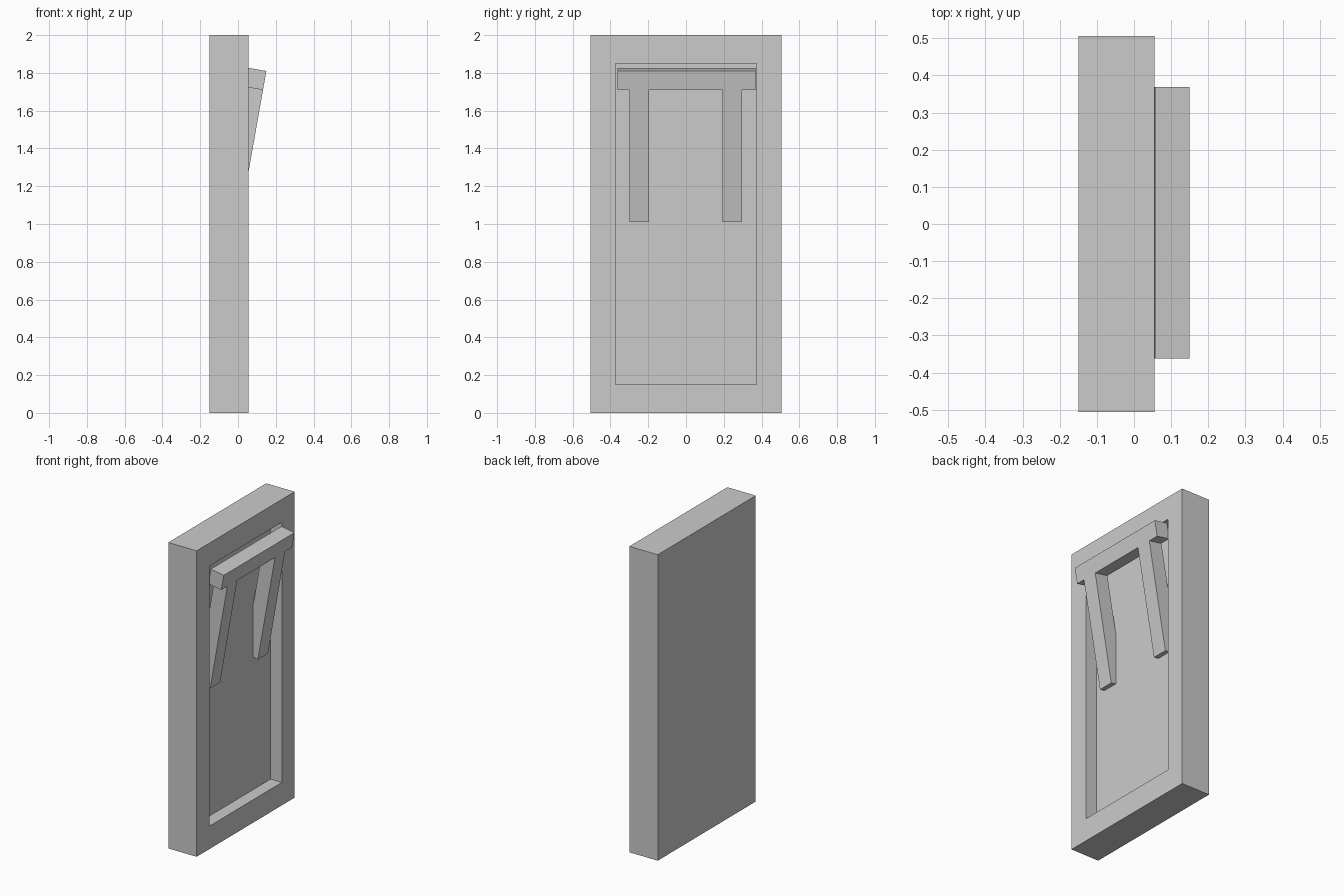
import bpy, bmesh
from math import radians
from mathutils import Matrix, Vector

if "Cube" in bpy.data.objects:
    bpy.data.objects.remove(bpy.data.objects["Cube"])


def add_object(name, bm):
    bmesh.ops.recalc_face_normals(bm, faces=bm.faces)
    mesh = bpy.data.meshes.new(name)
    bm.to_mesh(mesh)
    bm.free()
    obj = bpy.data.objects.new(name, mesh)
    bpy.context.collection.objects.link(obj)
    return obj


# Switch housing: a slab with a rectangular recess in its +x face
FRONT, BACK, HALF_W, HEIGHT = 0.055, -0.15, 0.506, 2.0
REC_W, REC_LOW, REC_HIGH, DEPTH = 0.374, 0.15, 1.85, 0.081

bm = bmesh.new()
bmesh.ops.create_cube(bm, size=1, matrix=(
    Matrix.Translation(((FRONT + BACK) / 2, 0, HEIGHT / 2))
    @ Matrix.Diagonal((FRONT - BACK, 2 * HALF_W, HEIGHT, 1))))
bm.normal_update()
face = max(bm.faces, key=lambda f: f.normal.x)
bmesh.ops.inset_region(bm, faces=[face], thickness=0.1)
for v in face.verts:
    v.co.y = REC_W if v.co.y > 0 else -REC_W
    v.co.z = REC_HIGH if v.co.z > HEIGHT / 2 else REC_LOW
floor = bmesh.ops.extrude_discrete_faces(bm, faces=[face])["faces"][0]
bmesh.ops.translate(bm, verts=floor.verts, vec=(-DEPTH, 0, 0))
add_object("housing", bm)

# Tilted lever: crossbar with two legs, one profile extruded through its thickness
BAR_H, LEG_H, THICK = 0.102, 0.812, 0.0945
profile = [(-0.362, 0), (-0.362, -BAR_H), (-0.300, -BAR_H), (-0.300, -LEG_H),
           (-0.197, -LEG_H), (-0.197, -BAR_H), (0.193, -BAR_H), (0.193, -LEG_H),
           (0.297, -LEG_H), (0.297, -BAR_H), (0.369, -BAR_H), (0.369, 0)]
bm = bmesh.new()
outer = bm.faces.new([bm.verts.new((0, y, z)) for y, z in profile])
solid = bmesh.ops.extrude_face_region(bm, geom=[outer], use_keep_orig=True)
moved = [g for g in solid["geom"] if isinstance(g, bmesh.types.BMVert)]
bmesh.ops.translate(bm, verts=moved, vec=Vector((-THICK, 0, 0)))
lever = add_object("lever", bm)
lever.location = (0.15, 0, 1.81)
lever.rotation_euler.y = radians(10)
